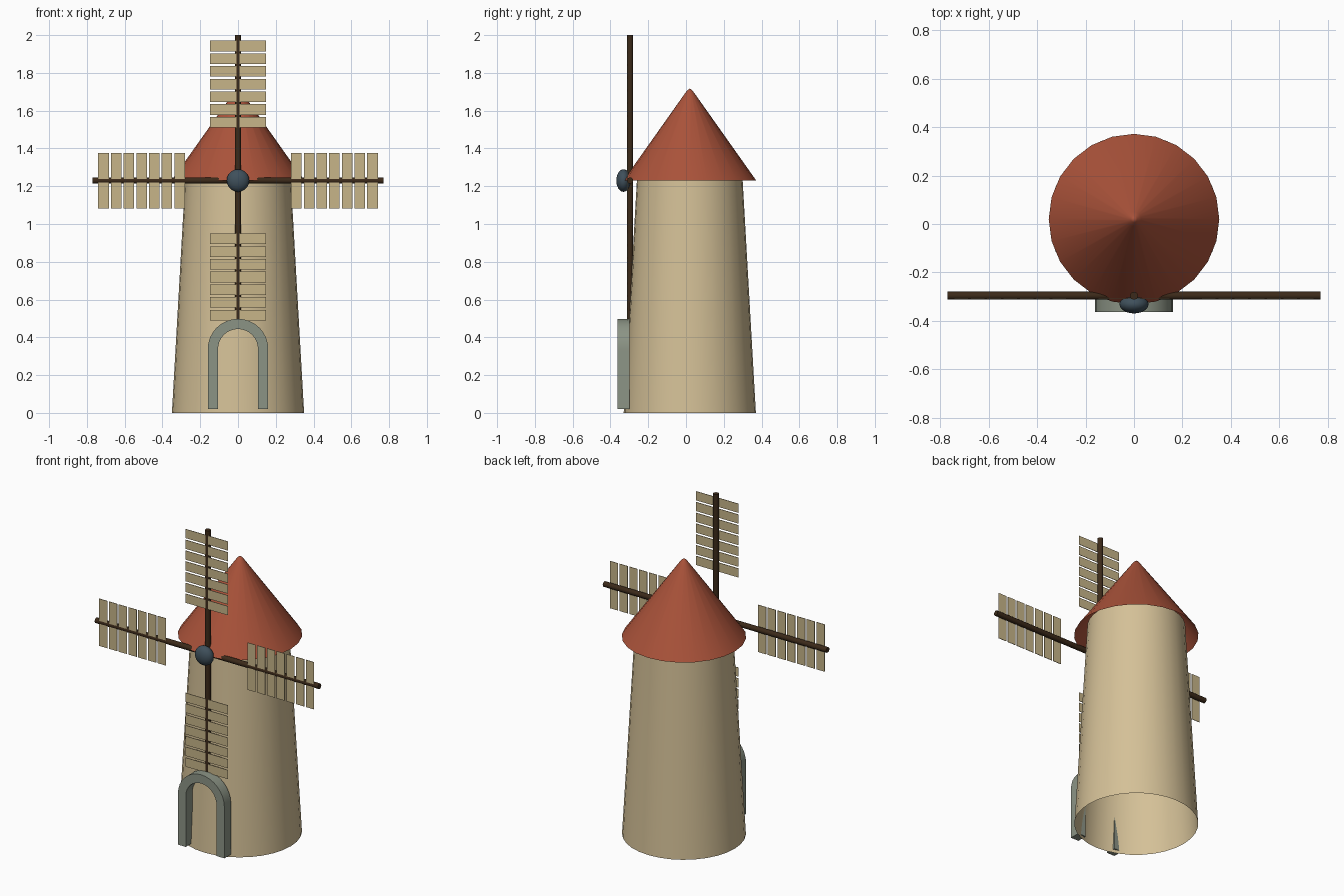
import bpy, bmesh, math
from mathutils import Matrix, Vector

if "Cube" in bpy.data.objects:
    bpy.data.objects.remove(bpy.data.objects["Cube"])


def material(name, rgb):
    m = bpy.data.materials.new(name)
    m.diffuse_color = (*rgb, 1)
    m.use_nodes = True
    m.node_tree.nodes["Principled BSDF"].inputs["Base Color"].default_value = m.diffuse_color
    return m


SAND = material("sand plaster", (0.66, 0.53, 0.31))
CANVAS = material("canvas", (0.57, 0.46, 0.25))
RED = material("red roof", (0.40, 0.085, 0.042))
WOOD = material("dark wood", (0.045, 0.023, 0.010))
IRON = material("blue iron", (0.05, 0.08, 0.105))
STONE = material("grey stone", (0.26, 0.295, 0.235))

AXIS_Y = 0.02            # tower centre line
SAIL = Vector((0, -0.296, 1.23))   # sail wheel centre


def finish(bm, name, mat, smooth=True):
    mesh = bpy.data.meshes.new(name)
    bm.to_mesh(mesh)
    bm.free()
    mesh.materials.append(mat)
    ob = bpy.data.objects.new(name, mesh)
    bpy.context.collection.objects.link(ob)
    if smooth:
        bpy.ops.object.select_all(action='DESELECT')
        ob.select_set(True)
        bpy.context.view_layer.objects.active = ob
        bpy.ops.object.shade_smooth_by_angle(angle=math.radians(35))
    return ob


def lathe(name, profile, sides, mat):
    """Turn an open (radius, z) profile around the tower axis."""
    bm = bmesh.new()
    verts = [bm.verts.new((r, AXIS_Y, z)) for r, z in profile]
    edges = [bm.edges.new(p) for p in zip(verts, verts[1:])]
    bmesh.ops.spin(bm, geom=verts + edges, cent=(0, AXIS_Y, 0), axis=(0, 0, 1),
                   angle=2 * math.pi, steps=sides, use_merge=True)
    bmesh.ops.remove_doubles(bm, verts=bm.verts, dist=1e-5)
    bmesh.ops.recalc_face_normals(bm, faces=bm.faces)
    # open shells: make sure the faces point away from the axis
    if sum(f.normal.dot(f.calc_center_median() - Vector((0, AXIS_Y, 0.8)))
           for f in bm.faces) < 0:
        bmesh.ops.reverse_faces(bm, faces=bm.faces)
    return finish(bm, name, mat)


# Tapered open tower and overhanging cone roof with a softened tip
lathe("tower", [(0.35, 0), (0.28, 1.23), (0.277, 1.29)], 32, SAND)
lathe("roof", [(0.352, 1.23), (0.03, 1.685), (0.013, 1.708), (0, 1.717)], 24, RED)

# Stone arch around the doorway
bm = bmesh.new()
R_OUT, R_IN, SPRING, FOOT = 0.16, 0.106, 0.338, 0.02
steps = 16
rows = [(1, 0, FOOT)]
rows += [(math.cos(math.pi * i / steps), math.sin(math.pi * i / steps), SPRING)
         for i in range(steps + 1)]
rows += [(-1, 0, FOOT)]
rings = []
for c, s, z in rows:
    rings.append([bm.verts.new((r * c, y, z + r * s))
                  for r, y in ((R_OUT, -0.363), (R_IN, -0.363),
                               (R_IN, -0.298), (R_OUT, -0.298))])
for a, b in zip(rings, rings[1:]):
    for k in range(4):
        n = (k + 1) % 4
        bm.faces.new((a[k], a[n], b[n], b[k]))
bm.faces.new(rings[0])
bm.faces.new(rings[-1])
bmesh.ops.recalc_face_normals(bm, faces=bm.faces)
finish(bm, "door_arch", STONE)

# Two crossing sail poles
for name, angle in (("vertical_pole", 0), ("horizontal_pole", math.pi / 2)):
    bm = bmesh.new()
    bmesh.ops.create_cone(bm, cap_ends=True, segments=12, radius1=0.0165,
                          radius2=0.0165, depth=1.54,
                          matrix=Matrix.Translation(SAIL) @ Matrix.Rotation(angle, 4, 'Y'))
    finish(bm, name, WOOD)

# Seven canvas slats on each of the four arms
for arm, name in enumerate(("top", "right", "bottom", "left")):
    bm = bmesh.new()
    turn = Matrix.Translation(SAIL) @ Matrix.Rotation(arm * math.pi / 2, 4, 'Y')
    for i in range(7):
        place = Matrix.Translation((0, -0.012, 0.309 + i * 0.0672))
        size = Matrix.Diagonal((0.294, 0.003, 0.056, 1))
        bmesh.ops.create_cube(bm, size=1, matrix=turn @ place @ size)
    finish(bm, name + "_sail_slats", CANVAS, smooth=False)

# Flattened iron hub
bm = bmesh.new()
bmesh.ops.create_uvsphere(bm, u_segments=20, v_segments=12, radius=1,
                          matrix=Matrix.Translation((0, -0.331, 1.23))
                          @ Matrix.Diagonal((0.06, 0.038, 0.06, 1))
                          @ Matrix.Rotation(math.pi / 2, 4, 'X'))
finish(bm, "hub", IRON)
